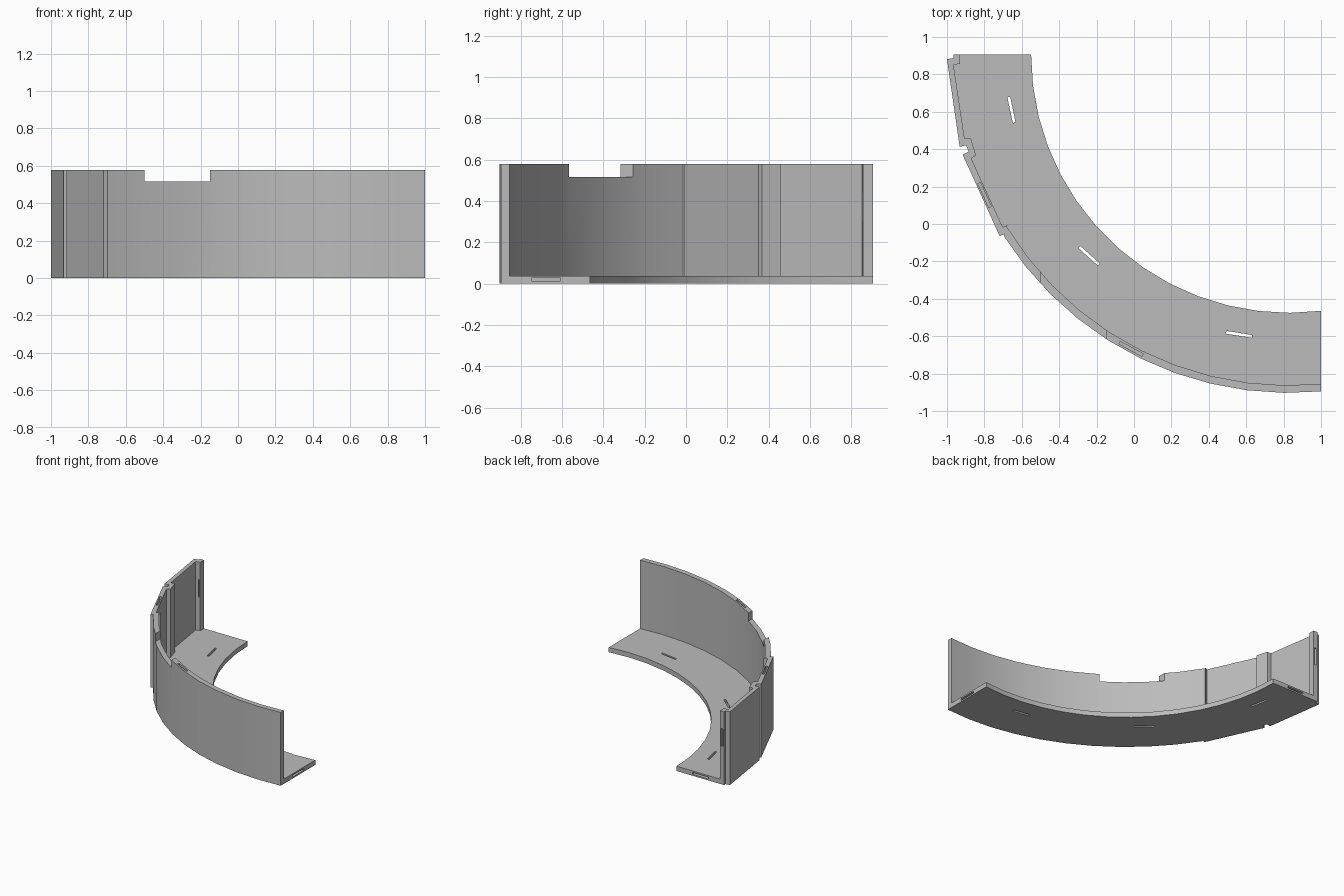
import bpy, bmesh
from math import sin, cos, asin, radians, degrees, pi

cube = bpy.data.objects.get("Cube")
if cube:
    bpy.data.objects.remove(cube, do_unlink=True)

HEIGHT, FLOOR = 0.578, 0.038
CX, CY = 0.83, 0.905          # centre of the curve, level with the back end
SLOT = 0.14                   # length of each connector slot
THIN = 0.015

grey = bpy.data.materials.new("plain grey")
grey.use_nodes = True
color = (0.5, 0.5, 0.5, 1)
grey.diffuse_color = color
grey.node_tree.nodes["Principled BSDF"].inputs["Base Color"].default_value = color


def arc(radius, start, count):
    """Points from a start angle to the flat end at x = 1."""
    end = 270 + degrees(asin((1 - CX) / radius))
    angles = [radians(start + (end - start) * i / count) for i in range(count + 1)]
    return [(CX + radius * cos(a), CY + radius * sin(a)) for a in angles]


def prism(name, outline, z0, z1):
    """Extrude a plan outline between two heights."""
    bm = bmesh.new()
    face = bm.faces.new([bm.verts.new((x, y, z0)) for x, y in outline])
    top = bmesh.ops.extrude_face_region(bm, geom=[face])["geom"]
    bmesh.ops.translate(bm, vec=(0, 0, z1 - z0),
                        verts=[v for v in top if isinstance(v, bmesh.types.BMVert)])
    bmesh.ops.recalc_face_normals(bm, faces=bm.faces)
    mesh = bpy.data.meshes.new(name)
    bm.to_mesh(mesh)
    bm.free()
    mesh.materials.append(grey)
    obj = bpy.data.objects.new(name, mesh)
    bpy.context.collection.objects.link(obj)
    return obj


def block(name, center, size, turn=0):
    """Box cutter turned about the vertical axis."""
    x, y, z = center
    a, b, c = (s / 2 for s in size)
    t = radians(turn)
    corners = [(-a, -b), (a, -b), (a, b), (-a, b)]
    plan = [(x + u * cos(t) - v * sin(t), y + u * sin(t) + v * cos(t)) for u, v in corners]
    return prism(name, plan, z - c, z + c)


def cut(target, cutter):
    cutter.hide_render = True
    mod = target.modifiers.new("cut", 'BOOLEAN')
    mod.operation = 'DIFFERENCE'
    mod.solver = 'EXACT'
    mod.object = cutter
    bpy.context.view_layer.objects.active = target
    bpy.ops.object.modifier_apply(modifier=mod.name)
    bpy.data.objects.remove(cutter, do_unlink=True)


# Outer plan: two flat panels with lapped joints, then the curved front
outer = [(-0.965, CY), (-0.965, 0.887), (-1, 0.881), (-0.932, 0.413), (-0.897, 0.42),
         (-0.884, 0.387), (-0.916, 0.37), (-0.718, -0.065), (-0.692, -0.053)]
outer += arc(1.808, 212.4, 10)
section = prism("curved_wall_section", outer + arc(1.38, 180, 14)[::-1], 0, HEIGHT)

# Hollow out everything inside the wall, above the floor
inner = [(-0.93, 1.2), (-0.93, 0.857), (-0.965, 0.851), (-0.906, 0.457), (-0.872, 0.457),
         (-0.845, 0.367), (-0.87, 0.35), (-0.702, -0.017), (-0.675, -0.005)]
inner += arc(1.768, 211.3, 10)
inner += [(1.2, inner[-1][1]), (1.2, 1.2)]
cut(section, prism("hollow", inner, FLOOR, 1))

# Opening in the top of the wall
cut(section, block("top_opening", (-0.325, -0.4, 0.765), (0.35, 0.8, 0.5)))

# Slots through the floor
for x, y, turn in [(-0.655, 0.61, -78), (-0.24, -0.17, -42), (0.562, -0.59, -9)]:
    cut(section, block("floor_slot", (x, y, 0), (SLOT, THIN, 0.2), turn))

# Blind slots in the top of the wall
for x, y, turn in [(-0.799, 0.155, -65.5), (-0.015, -0.668, -28.2)]:
    cut(section, block("wall_top_slot", (x, y, HEIGHT), (SLOT, THIN, 0.1), turn))

# Blind slots in the two ends
cut(section, block("left_floor_end_slot", (1, -0.677, 0.019), (0.1, SLOT, THIN)))
cut(section, block("right_floor_end_slot", (-0.76, CY, 0.019), (SLOT, 0.1, THIN)))
cut(section, block("right_wall_end_slot", (-0.9475, CY, 0.37), (THIN, 0.1, SLOT)))

bpy.ops.object.select_all(action='DESELECT')
section.select_set(True)
bpy.context.view_layer.objects.active = section
bpy.ops.object.shade_smooth_by_angle(angle=pi / 9)
